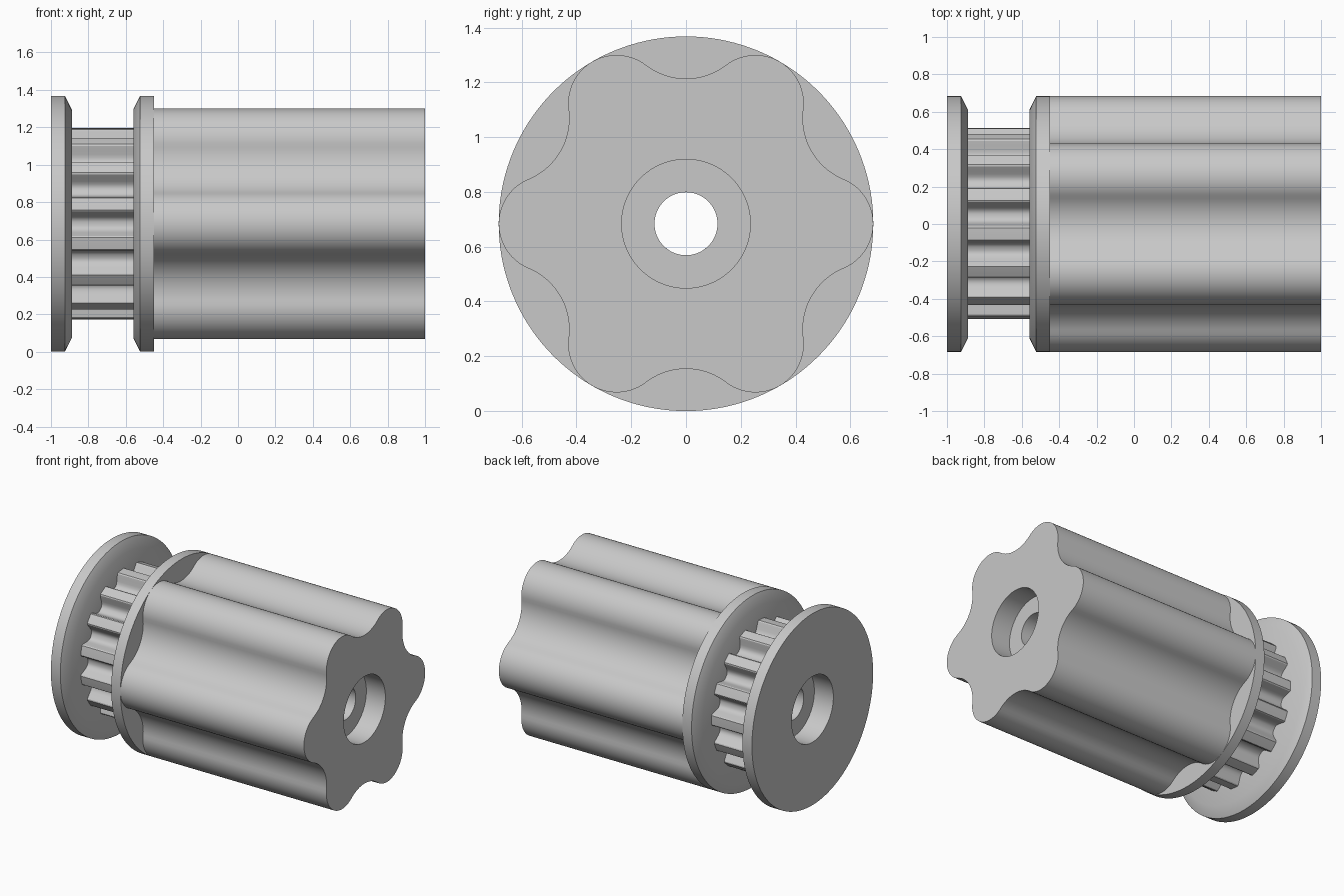
import bpy
import bmesh
from math import sin, cos, radians, sqrt, tau

cube = bpy.data.objects.get("Cube")
if cube:
    bpy.data.objects.remove(cube, do_unlink=True)

RADIUS = 0.684        # flange radius, also the height of the axis
BORE, POCKET = 0.115, 0.235

grey = bpy.data.materials.new("light grey")
grey.use_nodes = True
colour = (0.58, 0.58, 0.58, 1)
grey.diffuse_color = colour
grey.node_tree.nodes["Principled BSDF"].inputs["Base Color"].default_value = colour


def loft(name, outline, sections):
    """Closed ring-shaped solid along x. Each section is (x, radius);
    a radius of None follows the polar outline [(angle, radius), ...]."""
    bm = bmesh.new()
    rings = []
    for x, radius in sections:
        rings.append([bm.verts.new((x, -(radius or r) * cos(a),
                                    RADIUS + (radius or r) * sin(a)))
                      for a, r in outline])
    n = len(outline)
    for i, ring in enumerate(rings):
        other = rings[(i + 1) % len(rings)]
        for j in range(n):
            k = (j + 1) % n
            bm.faces.new((ring[j], ring[k], other[k], other[j]))
    bmesh.ops.recalc_face_normals(bm, faces=bm.faces)
    mesh = bpy.data.meshes.new(name)
    bm.to_mesh(mesh)
    bm.free()
    mesh.materials.append(grey)
    obj = bpy.data.objects.new(name, mesh)
    bpy.context.collection.objects.link(obj)
    bpy.ops.object.select_all(action='DESELECT')
    obj.select_set(True)
    bpy.context.view_layer.objects.active = obj
    bpy.ops.object.shade_smooth_by_angle(angle=radians(30))
    return obj


def lobe_radius(angle):
    """Six round lobes joined by tangent hollow arcs."""
    pitch = tau / 6
    t = abs((angle + pitch / 2) % pitch - pitch / 2)
    if t < radians(15.9):
        d, a = 0.507, 0.177
        return d * cos(t) + sqrt(a * a - (d * sin(t)) ** 2)
    d, a = 0.771, 0.241
    u = pitch / 2 - t
    return d * cos(u) - sqrt(a * a - (d * sin(u)) ** 2)


circle = [(tau * i / 144, RADIUS) for i in range(144)]
lobes = [(tau * i / 240, lobe_radius(tau * i / 240)) for i in range(240)]

# Belt teeth: half of one rounded groove, mirrored and repeated
half_groove = [(1.5, 0.427), (3.2, 0.432), (4.6, 0.443), (5.6, 0.460),
               (6.6, 0.485), (7.5, 0.506), (8.3, 0.512)]
groove = [(-a, r) for a, r in reversed(half_groove)] + half_groove + [(12, 0.512)]
teeth = [(radians(24 * i + a), r) for i in range(15) for a, r in groove]

# Outer flange with chamfered inner rim
loft("end_flange", circle, [(-1, POCKET), (-1, RADIUS), (-0.925, RADIUS),
                            (-0.888, 0.61), (-0.888, POCKET)])

# Toothed belt section with the floor of the end pocket
loft("toothed_core", teeth, [(-0.888, POCKET), (-0.888, None), (-0.56, None),
                             (-0.56, BORE), (-0.85, BORE), (-0.85, POCKET)])

# Flange between teeth and grip
loft("inner_flange", circle, [(-0.56, BORE), (-0.56, 0.61), (-0.523, RADIUS),
                              (-0.45, RADIUS), (-0.45, BORE)])

# Lobed grip with a recessed bore
loft("lobed_grip", lobes, [(-0.45, BORE), (-0.45, None), (1, None),
                           (1, POCKET), (0.85, POCKET), (0.85, BORE)])
